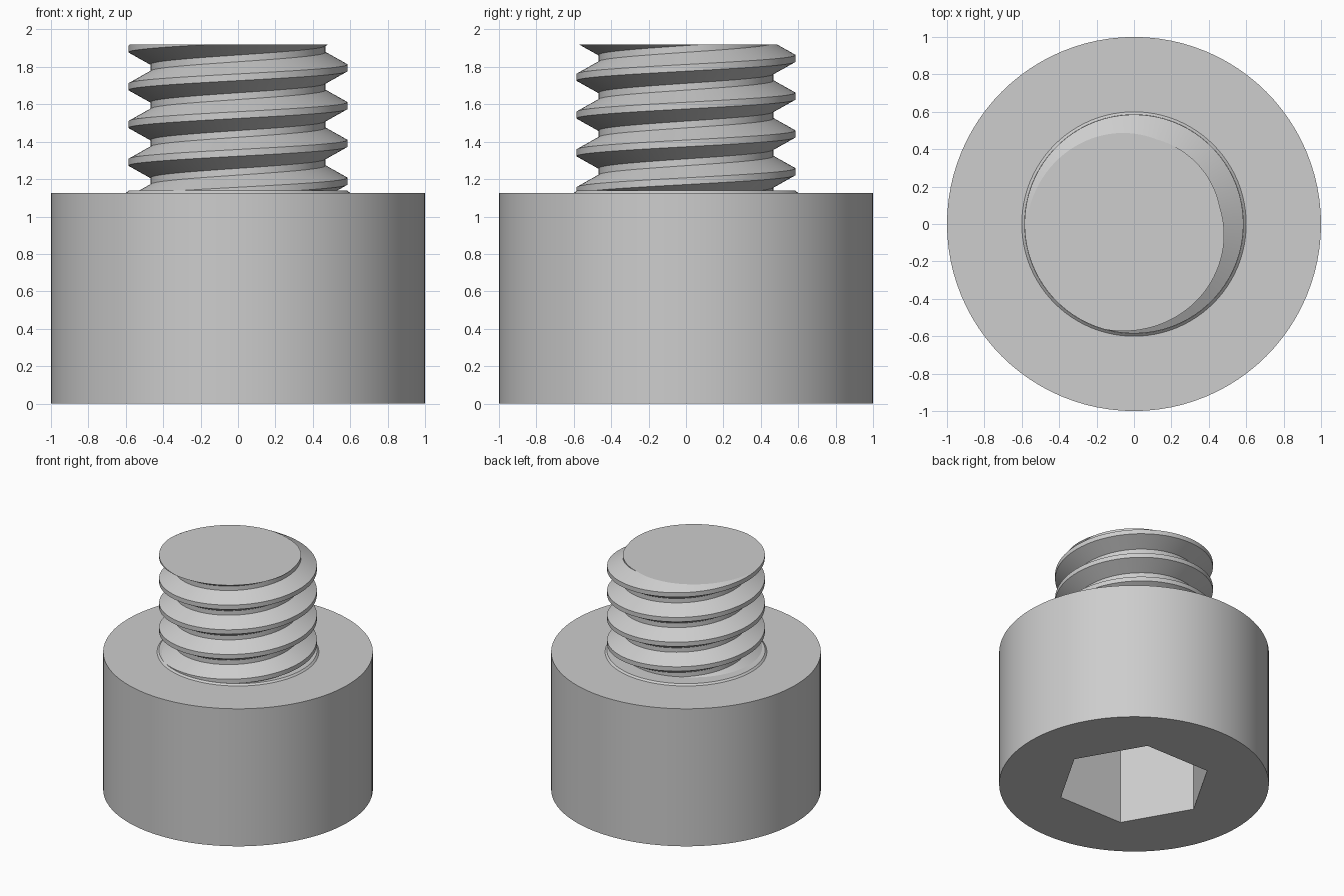
import bpy, bmesh, math
from mathutils import Matrix

if "Cube" in bpy.data.objects:
    bpy.data.objects.remove(bpy.data.objects["Cube"])

STEEL = bpy.data.materials.new("steel_grey")
STEEL.diffuse_color = (0.61, 0.61, 0.61, 1)
STEEL.use_nodes = True
STEEL.node_tree.nodes["Principled BSDF"].inputs["Base Color"].default_value = STEEL.diffuse_color

HEAD_TOP, TIP = 1.125, 1.92
CREST_R, ROOT_R, PITCH = 0.585, 0.468, 0.202
SEGS = 96


def finish(name, bm):
    bmesh.ops.recalc_face_normals(bm, faces=bm.faces)
    mesh = bpy.data.meshes.new(name)
    bm.to_mesh(mesh)
    bm.free()
    mesh.materials.append(STEEL)
    obj = bpy.data.objects.new(name, mesh)
    bpy.context.collection.objects.link(obj)
    return obj


def cone(name, r1, r2, z1, z2, segs, ring=0, open_bottom=False):
    """Closed frustum; ring > 0 keeps only a ring of that width on top."""
    bm = bmesh.new()
    place = Matrix.Translation((0, 0, (z1 + z2) / 2)) @ Matrix.Rotation(math.pi / 2, 4, 'Z')
    bmesh.ops.create_cone(bm, cap_ends=True, segments=segs, radius1=r1, radius2=r2,
                          depth=z2 - z1, matrix=place)
    open_ring(bm, ring)
    if open_bottom:
        low = [f for f in bm.faces if f.normal.z < -0.9]
        bmesh.ops.delete(bm, geom=low, context='FACES_ONLY')
    return finish(name, bm)


def open_ring(bm, ring):
    bm.normal_update()
    if ring:
        top = max(bm.faces, key=lambda f: f.calc_center_median().z)
        bmesh.ops.inset_individual(bm, faces=[top], thickness=ring, use_even_offset=True)
        bmesh.ops.delete(bm, geom=[top], context='FACES_ONLY')


def smooth(obj):
    bpy.ops.object.select_all(action='DESELECT')
    obj.select_set(True)
    bpy.context.view_layer.objects.active = obj
    bpy.ops.object.shade_smooth_by_angle(angle=math.radians(20))


# Cylindrical head with a hexagonal socket cut up from below
head = cone("head", 1, 1, 0, HEAD_TOP, SEGS)
cutter = cone("socket_cutter", 0.577, 0.577, -0.2, 0.7, 6)
cutter.hide_render = True
cut = head.modifiers.new("socket", 'BOOLEAN')
cut.operation, cut.solver, cut.object = 'DIFFERENCE', 'EXACT', cutter
bpy.context.view_layer.objects.active = head
bpy.ops.object.modifier_apply(modifier=cut.name)
bpy.data.objects.remove(cutter)

# Open the head's top face where the shank joins it
bm = bmesh.new()
bm.from_mesh(head.data)
open_ring(bm, 0.4)
bm.to_mesh(head.data)
bm.free()

# Low tapered collar where the shank meets the head
collar = cone("collar", 0.6, 0.586, HEAD_TOP, HEAD_TOP + 0.013, SEGS,
              ring=0.12, open_bottom=True)

# Threaded shank: one pitch of the profile swept along a helix
profile = [(-0.018, CREST_R), (0.018, CREST_R), (0.083, ROOT_R),
           (0.119, ROOT_R), (PITCH - 0.018, CREST_R)]
bm = bmesh.new()
previous = None
for i in range(6 * SEGS + 1):
    a = 2 * math.pi * (i % SEGS) / SEGS
    z = 0.785 + PITCH * i / SEGS
    row = [bm.verts.new((r * math.cos(a), r * math.sin(a), z + dz)) for dz, r in profile]
    if previous:
        for j in range(4):
            bm.faces.new((previous[j], row[j], row[j + 1], previous[j + 1]))
    previous = row
bmesh.ops.remove_doubles(bm, verts=bm.verts, dist=1e-4)

# Trim the helix flat at both ends and close the tip
for height, direction in ((HEAD_TOP, -1), (TIP, 1)):
    result = bmesh.ops.bisect_plane(bm, geom=bm.verts[:] + bm.edges[:] + bm.faces[:],
                                    plane_co=(0, 0, height), plane_no=(0, 0, direction),
                                    clear_outer=True)
    rim = [e for e in result["geom_cut"] if isinstance(e, bmesh.types.BMEdge)]
    if direction > 0:
        bmesh.ops.holes_fill(bm, edges=rim, sides=0)
shank = finish("threaded_shank", bm)

for part in (head, collar, shank):
    smooth(part)
